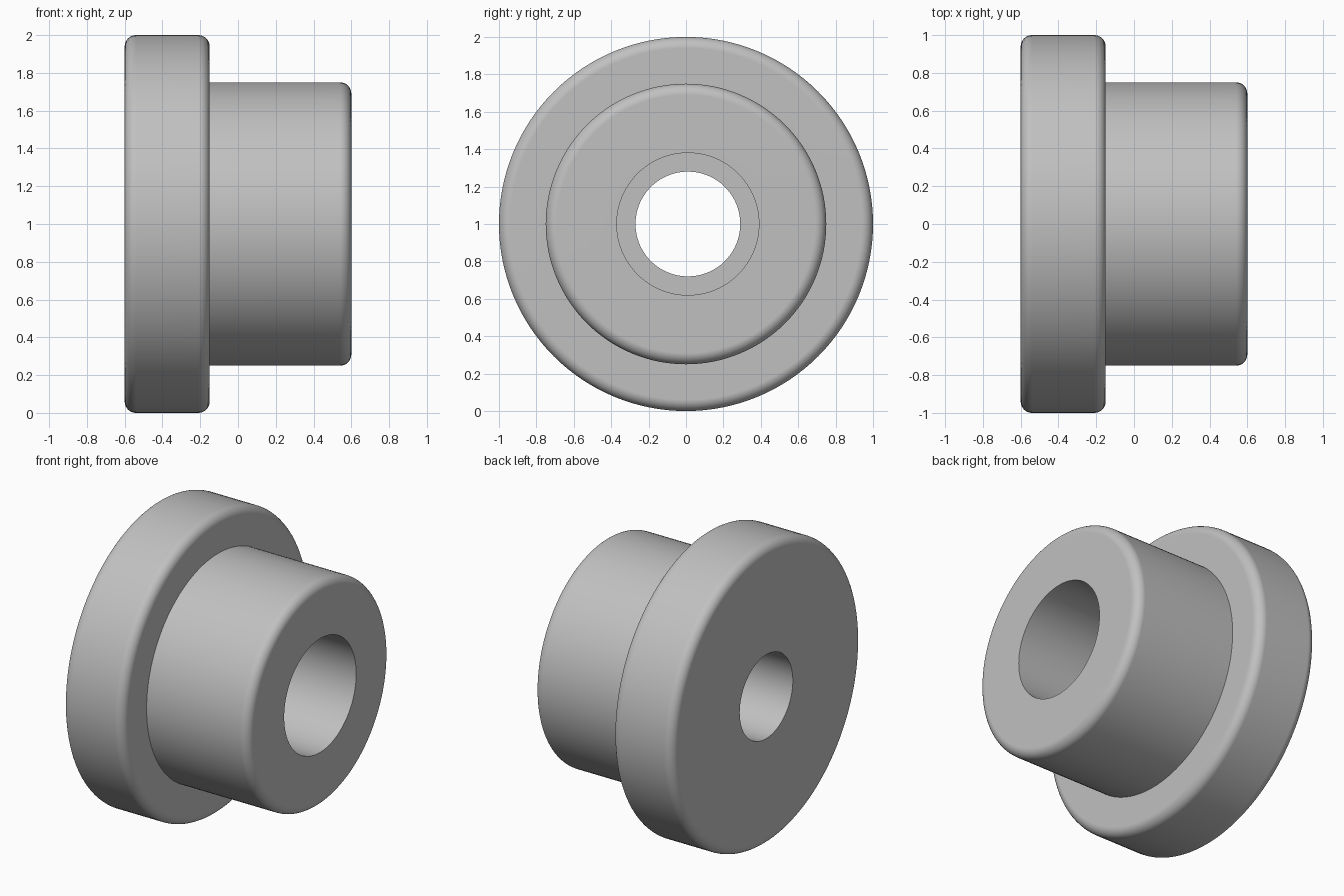
import bpy, bmesh, math

cube = bpy.data.objects.get("Cube")
if cube:
    bpy.data.objects.remove(cube, do_unlink=True)

SEGMENTS = 128
FILLET = 0.06
BORE_SHIFT = 0.01

grey = bpy.data.materials.new("plain grey")
grey.use_nodes = True
colour = (0.53, 0.53, 0.53, 1)
grey.diffuse_color = colour
grey.node_tree.nodes["Principled BSDF"].inputs["Base Color"].default_value = colour


def fillet(x, r, start, steps=8):
    """Quarter-round profile points about (x, r), turning clockwise from start degrees."""
    angles = [math.radians(start - 90 * i / steps) for i in range(steps + 1)]
    return [(x + FILLET * math.cos(a), r + FILLET * math.sin(a), 0) for a in angles]


# Closed profile: (position along x, radius, sideways shift of the ring)
profile = (
    fillet(-0.6 + FILLET, 1 - FILLET, 180)       # flange outer rim
    + fillet(-0.15 - FILLET, 1 - FILLET, 90)     # flange inner rim
    + [(-0.15, 0.75, 0)]                         # foot of the boss
    + fillet(0.6 - FILLET, 0.75 - FILLET, 90)    # boss end rim
    + [(0.6, 0.38, BORE_SHIFT),                  # wide bore
       (-0.15, 0.38, BORE_SHIFT),
       (-0.15, 0.28, BORE_SHIFT),                # narrow bore
       (-0.6, 0.28, BORE_SHIFT)]
)

# Revolve the profile around the x axis
bm = bmesh.new()
rings = []
for x, r, shift in profile:
    turns = [2 * math.pi * i / SEGMENTS for i in range(SEGMENTS)]
    rings.append([bm.verts.new((x, shift + r * math.cos(t), 1 + r * math.sin(t)))
                  for t in turns])
for k, ring in enumerate(rings):
    following = rings[(k + 1) % len(rings)]
    for i in range(SEGMENTS):
        j = (i + 1) % SEGMENTS
        bm.faces.new((ring[i], ring[j], following[j], following[i]))
bmesh.ops.recalc_face_normals(bm, faces=bm.faces)

mesh = bpy.data.meshes.new("flanged_bushing")
bm.to_mesh(mesh)
bm.free()
mesh.materials.append(grey)
bushing = bpy.data.objects.new("flanged_bushing", mesh)
bpy.context.collection.objects.link(bushing)

# Smooth rounds with crisp bore edges and flat end faces
bpy.ops.object.select_all(action='DESELECT')
bushing.select_set(True)
bpy.context.view_layer.objects.active = bushing
bpy.ops.object.shade_smooth_by_angle(angle=math.radians(30))
weighted = bushing.modifiers.new("flat_faces", 'WEIGHTED_NORMAL')
weighted.keep_sharp = True
